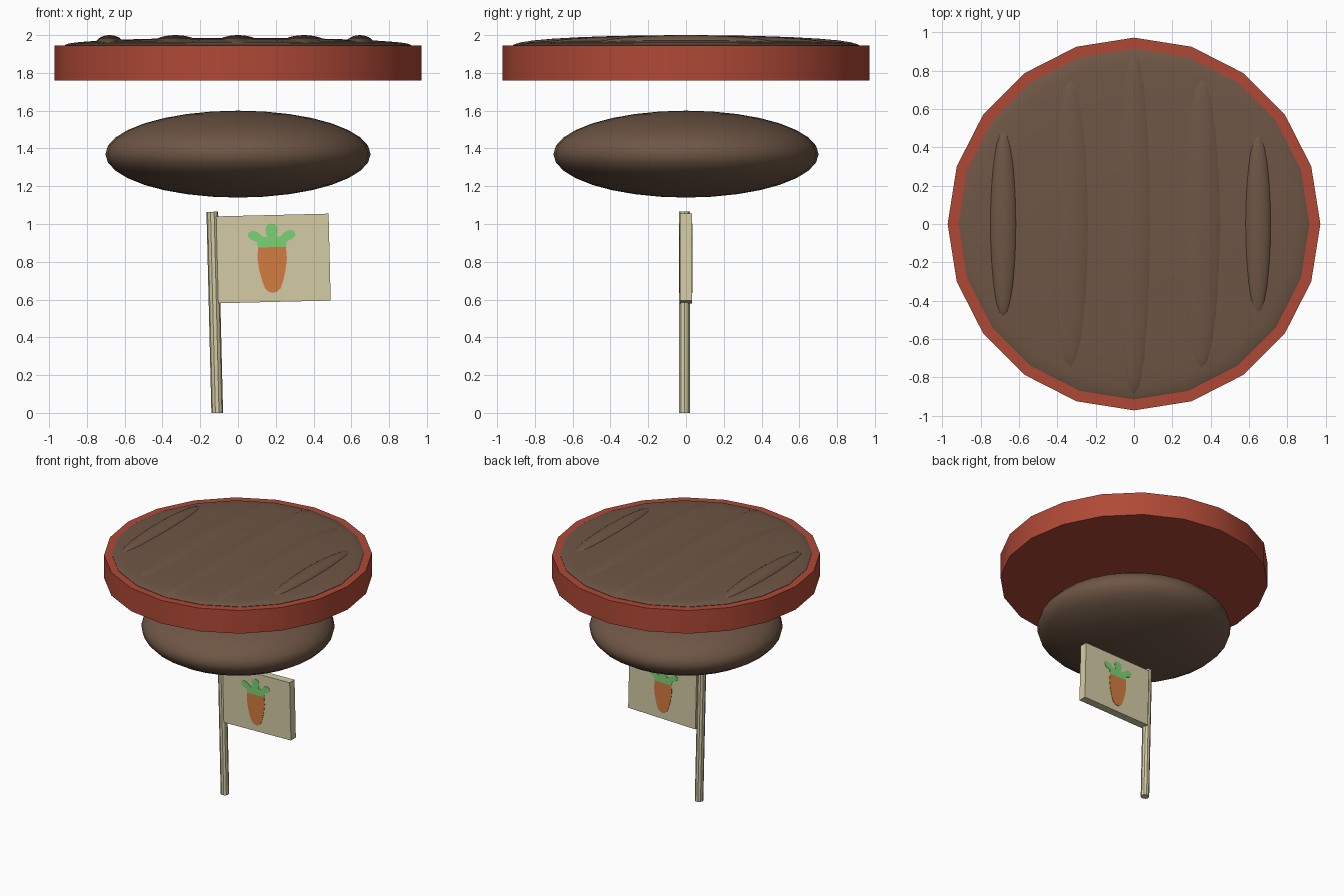
import bpy, bmesh, math

if "Cube" in bpy.data.objects:
    bpy.data.objects.remove(bpy.data.objects["Cube"])


def material(name, rgb):
    lin = [((c / 255 + 0.055) / 1.055) ** 2.4 for c in rgb]
    m = bpy.data.materials.new(name)
    m.diffuse_color = (*lin, 1)
    m.use_nodes = True
    m.node_tree.nodes["Principled BSDF"].inputs["Base Color"].default_value = m.diffuse_color
    return m


RED = material("brick red", (176, 73, 54))
BROWN = material("soil brown", (110, 86, 69))
CREAM = material("cream wood", (212, 204, 166))
GREEN = material("leaf green", (122, 210, 116))
ORANGE = material("carrot orange", (212, 125, 65))


def finish(name, bm, mat, smooth=None):
    """Turn a bmesh into a named object; smooth is 'all', 'angle' or None."""
    bmesh.ops.recalc_face_normals(bm, faces=bm.faces[:])
    mesh = bpy.data.meshes.new(name)
    bm.to_mesh(mesh)
    bm.free()
    mesh.materials.append(mat)
    ob = bpy.data.objects.new(name, mesh)
    bpy.context.collection.objects.link(ob)
    if smooth == 'all':
        mesh.shade_smooth()
    elif smooth == 'angle':
        bpy.ops.object.select_all(action='DESELECT')
        ob.select_set(True)
        bpy.context.view_layer.objects.active = ob
        bpy.ops.object.shade_smooth_by_angle(angle=math.radians(30))
    return ob


def lathe(name, profile, sides, mat, smooth='angle'):
    """Spin (radius, z) points around z; radius 0 closes the end."""
    bm = bmesh.new()
    rings = []
    for r, z in profile:
        n = sides if r else 1
        rings.append([bm.verts.new((r * math.cos(math.tau * i / sides),
                                    r * math.sin(math.tau * i / sides), z))
                      for i in range(n)])
    for a, b in zip(rings, rings[1:]):
        for i in range(sides):
            j = (i + 1) % sides
            quad = [a[i % len(a)], a[j % len(a)], b[j % len(b)], b[i % len(b)]]
            bm.faces.new(list(dict.fromkeys(quad)))
    return finish(name, bm, mat, smooth)


def ellipsoid(name, centre, radii, mat, seg=24, rings=14):
    bm = bmesh.new()
    bmesh.ops.create_uvsphere(bm, u_segments=seg, v_segments=rings, radius=1)
    bmesh.ops.scale(bm, vec=radii, verts=bm.verts)
    bmesh.ops.translate(bm, vec=centre, verts=bm.verts)
    return finish(name, bm, mat, 'all')


def prism(name, outline, y0, y1, mat):
    """Extrude an (x, z) outline from y0 to y1."""
    bm = bmesh.new()
    face = bm.faces.new([bm.verts.new((x, y0, z)) for x, z in outline])
    ext = bmesh.ops.extrude_face_region(bm, geom=[face], use_keep_orig=True)
    moved = [v for v in ext["geom"] if isinstance(v, bmesh.types.BMVert)]
    bmesh.ops.translate(bm, vec=(0, y1 - y0, 0), verts=moved)
    return finish(name, bm, mat)


# Round garden bed: red border and domed soil
lathe("bed_border", [(0, 1.76), (0.972, 1.76), (0.972, 1.945), (0, 1.945)], 20, RED)
dome = [(0.915, 1.935)] + [
    (0.915 * math.cos(t), 1.948 + 0.038 * math.sin(t))
    for t in (math.pi / 2 * k / 8 for k in range(8))] + [(0, 1.986)]
lathe("bed_soil", dome, 20, BROWN)

# Furrow ridges running front to back: x, half width, half length
for i, (x, w, l) in enumerate([(-0.68, 0.075, 0.5), (-0.33, 0.125, 0.78),
                               (0, 0.12, 0.9), (0.35, 0.125, 0.78),
                               (0.645, 0.075, 0.49)]):
    ellipsoid(f"soil_ridge_{i + 1}", (x, 0, 1.95), (w, l, 0.05), BROWN)

# Flattened mound of earth
ellipsoid("earth_mound", (0, 0, 1.37), (0.702, 0.702, 0.23), BROWN, 32, 16)

# Sign: pole, board and a painted carrot on both faces
T = 0.031
pole = lathe("sign_pole", [(0, 0), (0.031, 0), (0.031, 1.065), (0, 1.065)], 10, CREAM)
board = prism("sign_board", [(0.02, 0.58), (0.615, 0.58), (0.615, 1.04), (0.02, 1.04)],
              -T, T, CREAM)
leaf_half = [(0, 0.996), (0.02, 0.99), (0.032, 0.97), (0.03, 0.945), (0.024, 0.925),
             (0.045, 0.925), (0.075, 0.952), (0.1, 0.96), (0.122, 0.95),
             (0.126, 0.93), (0.11, 0.912), (0.08, 0.9), (0.074, 0.87)]
root_half = [(0.074, 0.87), (0.078, 0.81), (0.07, 0.75), (0.055, 0.69),
             (0.04, 0.65), (0.02, 0.633), (0, 0.628)]


def mirrored(half):
    left = [(-x, z) for x, z in reversed(half) if x > 0]
    return [(0.311 + x, z) for x, z in half + left]


parts = [pole, board]
for side, s in (("front", -1), ("back", 1)):
    parts.append(prism(f"carrot_leaves_{side}", mirrored(leaf_half),
                       s * (T - 0.001), s * (T + 0.003), GREEN))
    parts.append(prism(f"carrot_root_{side}", mirrored(root_half),
                       s * (T - 0.001), s * (T + 0.003), ORANGE))

# The whole sign leans slightly
for ob in parts:
    ob.location = (-0.11, 0, 0)
    ob.rotation_euler = (0, math.radians(-1.4), 0)
pole.location.y = -0.008
